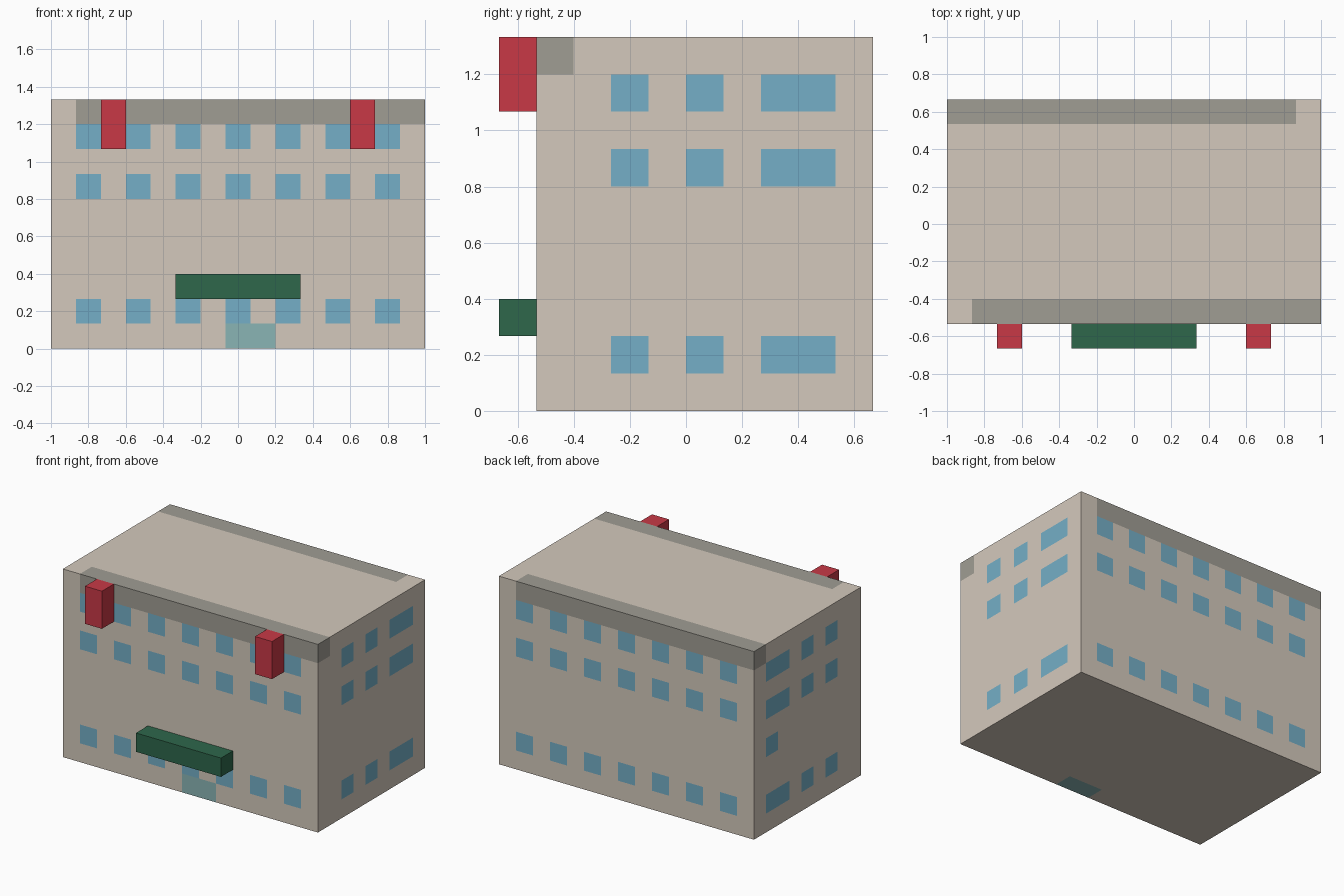
import bpy, bmesh, math
from mathutils import Vector

if "Cube" in bpy.data.objects:
    bpy.data.objects.remove(bpy.data.objects["Cube"])

U = 2 / 15                                # one building block
ORIGIN = Vector((-1, -5 * U, 0))


def material(name, rgb):
    m = bpy.data.materials.new(name)
    m.diffuse_color = [(c / 255 / 12.92) if c < 11 else ((c / 255 + 0.055) / 1.055) ** 2.4
                       for c in rgb] + [1]
    m.use_nodes = True
    m.node_tree.nodes["Principled BSDF"].inputs["Base Color"].default_value = m.diffuse_color
    return m


WALL, GLASS, TRIM, DOOR = range(4)
body_mats = [material("wall", (212, 201, 188)), material("glass", (117, 175, 199)),
             material("trim", (160, 157, 148)), material("door", (138, 181, 181))]
red = material("red", (200, 57, 70))
green = material("green", (46, 103, 75))


def box(name, lo, hi, mats):
    """Box spanning block coordinates lo..hi."""
    bm = bmesh.new()
    bmesh.ops.create_cube(bm, size=1)
    lo, hi = Vector(lo), Vector(hi)
    for v in bm.verts:
        v.co = ORIGIN + U * Vector([l if c < 0 else h for c, l, h in zip(v.co, lo, hi)])
    me = bpy.data.meshes.new(name)
    bm.to_mesh(me)
    bm.free()
    for m in mats:
        me.materials.append(m)
    ob = bpy.data.objects.new(name, me)
    bpy.context.collection.objects.link(ob)
    return ob


def face_colour(cell, n):
    i, j, k = cell
    # cornice strips along the front and back roof edges
    if k == 9 and ((j == 1 and i >= 1) or (j == 9 and i <= 13)):
        return TRIM
    # door in the front wall, showing underneath too
    if k == 0 and j == 1 and i in (7, 8):
        return DOOR
    if abs(n.z) > 0.5:
        return WALL
    # three rows of windows, plus one extra on the left wall
    if k in (1, 6, 8):
        if (i % 2 == 1) if abs(n.y) > 0.5 else (j in (3, 5, 7, 8)):
            return GLASS
    if n.x < -0.5 and (j, k) == (8, 4):
        return GLASS
    return WALL


# Building: box cut into a block grid, then coloured flush
building = box("building", (0, 1, 0), (15, 10, 10), body_mats)
bm = bmesh.new()
bm.from_mesh(building.data)
for axis, (a, b) in enumerate(((1, 15), (2, 10), (1, 10))):
    no = Vector([float(axis == q) for q in range(3)])
    for s in range(a, b):
        bmesh.ops.bisect_plane(bm, geom=bm.verts[:] + bm.edges[:] + bm.faces[:],
                               plane_co=ORIGIN + no * s * U, plane_no=no)
bm.normal_update()
for f in bm.faces:
    p = (f.calc_center_median() - f.normal * U / 2 - ORIGIN) / U
    f.material_index = face_colour([math.floor(c) for c in p], f.normal)
bm.to_mesh(building.data)
bm.free()

# Awning over the door
box("awning", (5, 0, 2), (10, 1, 3), [green])

# Hanging banners near both upper corners
for side, i in (("left", 2), ("right", 12)):
    box("banner_" + side, (i, 0, 8), (i + 1, 1, 10), [red])
